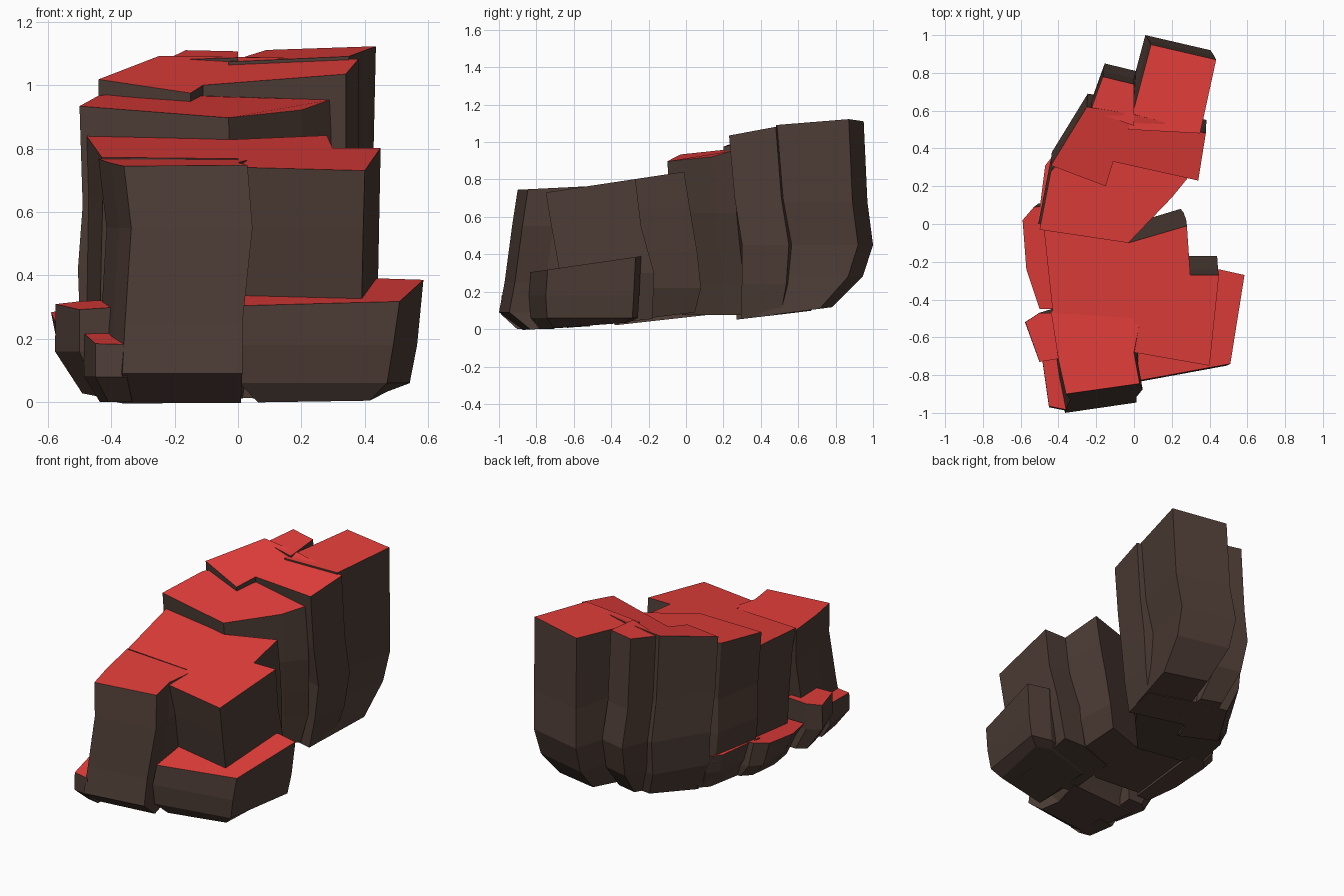
import bpy, bmesh


def material(name, rgb):
    m = bpy.data.materials.new(name)
    m.diffuse_color = (*rgb, 1)
    return m


ROCK = material("dark_rock", (0.075, 0.046, 0.036))
RED = material("red_top", (0.8, 0.05, 0.045))


def column(name, outline, plane, rings, base_slope=0):
    """Faceted rock column: sloped red top z = a + b*x + c*y (an outline point
    may carry a height tweak), then lower rings given as
    (z, x scale, y scale, x shift, y shift); the last ring may slope along y."""
    a, b, c = plane
    n = len(outline)
    cx = sum(p[0] for p in outline) / n
    cy = sum(p[1] for p in outline) / n
    bm = bmesh.new()
    loops = [[bm.verts.new((p[0], p[1], a + b * p[0] + c * p[1] + sum(p[2:])))
              for p in outline]]
    for k, (z, sx, sy, dx, dy) in enumerate(rings):
        slope = base_slope if k == len(rings) - 1 else 0
        loops.append([bm.verts.new((cx + (p[0] - cx) * sx + dx,
                                    cy + (p[1] - cy) * sy + dy,
                                    z + slope * (p[1] - cy)))
                      for p in outline])
    top = bm.faces.new(loops[0])
    top.material_index = 1
    bm.faces.new(loops[-1][::-1])
    for up, low in zip(loops, loops[1:]):
        for i in range(n):
            j = (i + 1) % n
            bm.faces.new((up[i], low[i], low[j], up[j]))
    bmesh.ops.recalc_face_normals(bm, faces=bm.faces)
    me = bpy.data.meshes.new(name)
    bm.to_mesh(me)
    bm.free()
    me.materials.append(ROCK)
    me.materials.append(RED)
    ob = bpy.data.objects.new(name, me)
    bpy.context.collection.objects.link(ob)


# Front columns
column("front_left_column",
       [(-.36, -.90), (.03, -.845), (0, -.68), (.05, -.42), (-.44, -.46), (-.40, -.72)],
       (.79, 0, .05),
       [(.55, .98, 1, .02, -.03), (.25, .95, 1, -.005, -.07),
        (.09, .97, 1, -.01, -.10), (.005, .95, .75, -.01, -.03)], .04)
column("front_right_column",
       [(0, -.68), (.40, -.75), (.45, -.27), (.28, -.27), (0, -.35)],
       (.843, 0, .15),
       [(.55, 1, 1, -.005, .03), (.30, 1, 1.05, -.01, .09), (.035, .85, .95, -.04, .10)], .1)

# Middle columns
column("middle_column",
       [(-.43, -.47), (0, -.5), (.30, -.3), (.28, -.01), (-.03, -.10), (-.48, 0)],
       (.843, 0, .15),
       [(.65, .99, 1, 0, .03), (.41, .98, 1, -.01, .07),
        (.22, .96, 1, -.02, .09), (.065, .85, .9, -.03, .08)], .11)
column("middle_back_column",
       [(-.50, -.03, .008), (-.03, -.10), (.2, .14), (.29, .25, .02), (0, .40),
        (-.38, .34), (-.44, .28)],
       (.91, -.04, .14),
       [(.62, 1, 1, .01, .02), (.42, 1, 1, -.005, .04),
        (.25, .97, 1, -.01, .06), (.075, .85, .9, 0, .05)])

# Tall back columns
column("tall_column",
       [(-.44, .31), (-.15, .20, -.035), (-.11, .33, -.035), (.34, .23),
        (.38, .48), (0, .58, .005), (-.25, .62, .01)],
       (.98, .04, .18),
       [(.70, 1, 1, 0, .03), (.45, 1, 1, .005, .07),
        (.24, .95, .95, 0, .06), (.07, .8, .85, .02, .04)], .1)
column("back_right_column",
       [(-.03, .50), (.35, .48), (.435, .87), (.09, .95)],
       (1.04, .05, .07),
       [(.68, 1, 1, -.01, .02), (.45, 1, 1, -.03, .05),
        (.28, .95, .98, -.03, 0), (.09, .8, .85, -.02, -.13)], .11)
column("back_left_column",
       [(-.23, .60, -.015), (0, .52), (0, .74), (-.165, .78)],
       (1.04, 0, .09),
       [(.68, 1, 1, 0, .03), (.45, 1, 1, .01, .07),
        (.26, .95, .95, .02, .03), (.085, .8, .9, .04, -.10)], .11)

# Low ledges around the foot
column("right_ledge",
       [(.02, -.83), (.51, -.74), (.585, -.27), (.45, -.24), (.02, -.35)],
       (.425, 0, .145),
       [(.18, 1, 1, -.02, -.01), (.06, .95, .97, -.03, -.01), (.02, .72, .8, -.04, -.02)], .06)
column("front_left_ledge",
       [(-.45, -.965), (-.35, -.985), (-.34, -.70), (-.485, -.72)],
       (.31, 0, .13),
       [(.08, 1, 1, 0, -.005), (.0, .75, .7, .03, .04)])
column("left_front_block",
       [(-.50, -.73), (-.38, -.71), (-.36, -.47), (-.50, -.47), (-.575, -.52)],
       (.39, .05, .10),
       [(.16, 1.02, 1, 0, 0), (.025, .7, .9, .05, .03)], .05)
column("left_ledge",
       [(-.59, .02), (-.57, -.24), (-.50, -.45), (-.38, -.45), (-.38, .10), (-.53, .09)],
       (.28, 0, .17),
       [(.15, .93, .95, .02, .03), (.05, .7, .9, .07, .04)], .1)
column("back_left_ledge",
       [(-.51, 0), (-.38, 0), (-.36, .34), (-.415, .38), (-.47, .31)],
       (.29, 0, 0),
       [(.18, .95, .98, .02, 0), (.075, .7, .85, .06, 0)])
